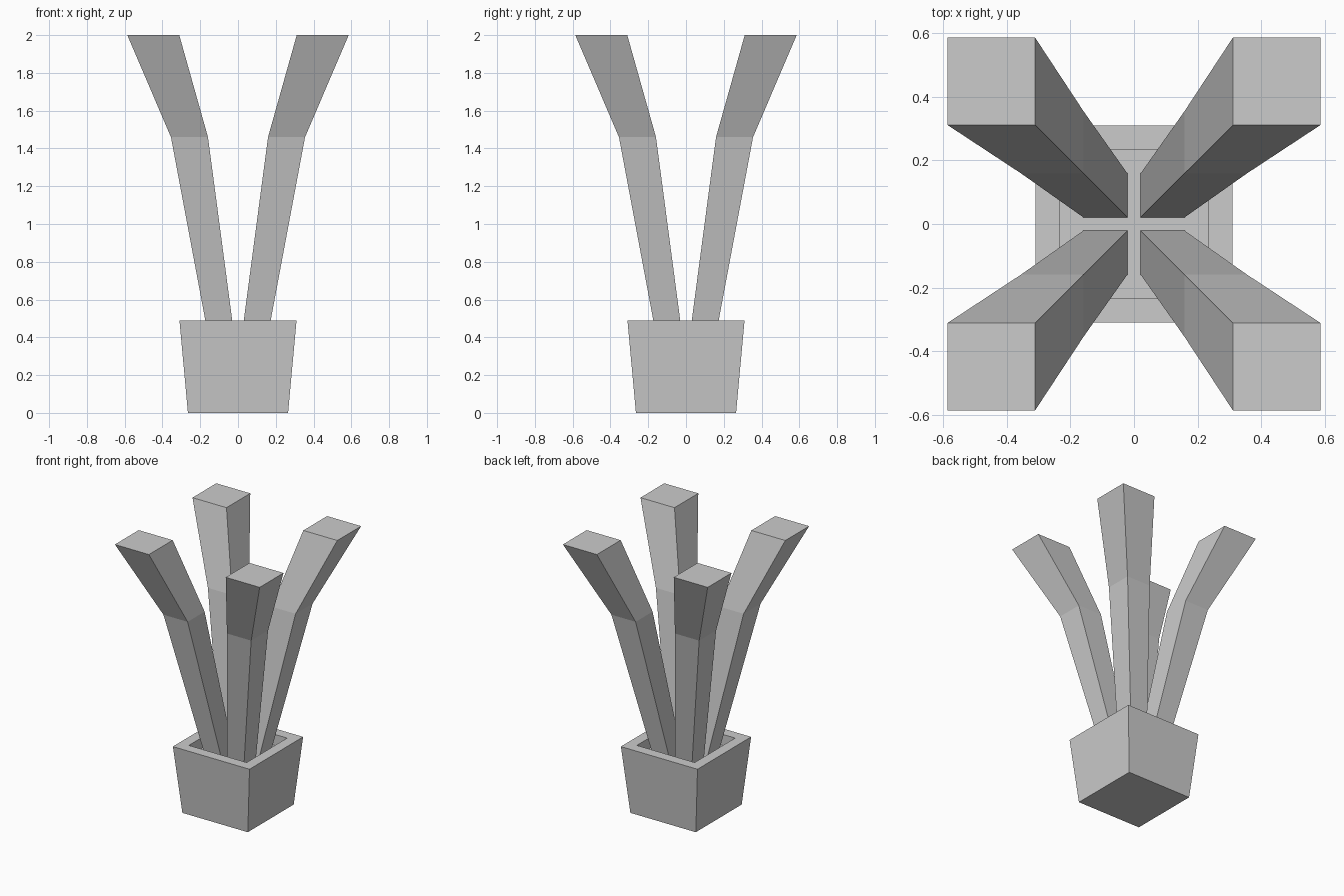
import bpy, bmesh

if "Cube" in bpy.data.objects:
    bpy.data.objects.remove(bpy.data.objects["Cube"])


def loft(name, rings, close_end=True):
    """Join square rings (x0, x1, z), with y range equal to x range, into a solid."""
    bm = bmesh.new()
    loops = [[bm.verts.new((x, y, z)) for x, y in ((a, a), (b, a), (b, b), (a, b))]
             for a, b, z in rings]
    for lo, hi in zip(loops, loops[1:]):
        for i in range(4):
            j = (i + 1) % 4
            bm.faces.new((lo[i], lo[j], hi[j], hi[i]))
    bm.faces.new(loops[0][::-1])
    bm.faces.new(loops[-1])
    bmesh.ops.recalc_face_normals(bm, faces=bm.faces)
    mesh = bpy.data.meshes.new(name)
    bm.to_mesh(mesh)
    bm.free()
    obj = bpy.data.objects.new(name, mesh)
    bpy.context.collection.objects.link(obj)
    return obj


# Tapered square pot: outer wall, rim, inner wall, soil surface
loft("pot", [(-0.265, 0.265, 0), (-0.31, 0.31, 0.49),
             (-0.234, 0.234, 0.49), (-0.234, 0.234, 0.41)])

# Four bent, flaring leaves mirrored about both axes
leaves = loft("leaves", [(0.02, 0.158, 0.41), (0.159, 0.355, 1.46),
                         (0.311, 0.586, 2.0)])
mirror = leaves.modifiers.new("Mirror", 'MIRROR')
mirror.use_axis = (True, True, False)
mirror.use_mirror_merge = False
